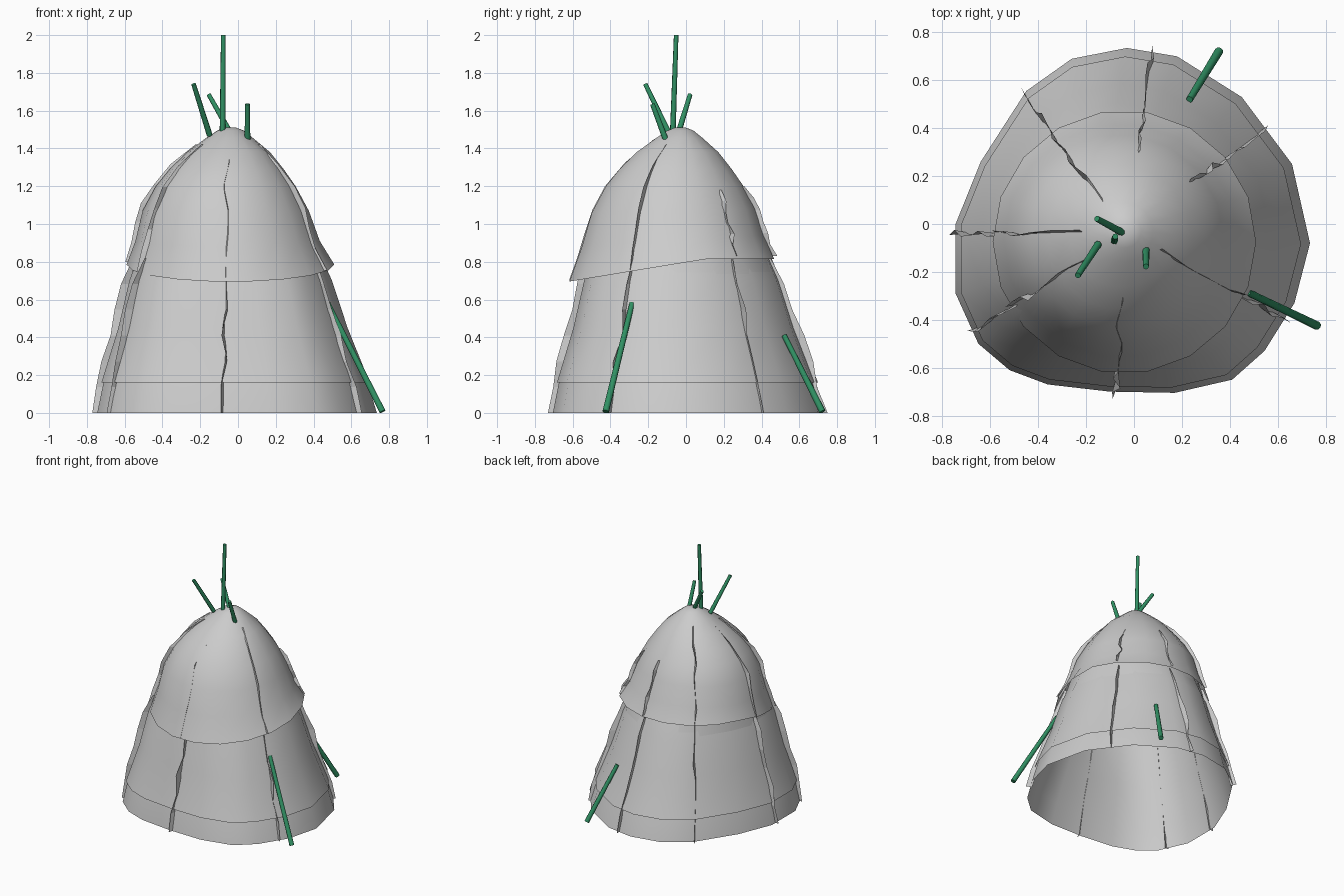
import bpy, bmesh, math, random
from mathutils import Vector
from mathutils.bvhtree import BVHTree

random.seed(4)
cube = bpy.data.objects.get("Cube")
if cube:
    bpy.data.objects.remove(cube, do_unlink=True)


def material(name, rgb):
    m = bpy.data.materials.new(name)
    m.use_nodes = True
    m.diffuse_color = (*rgb, 1)
    m.node_tree.nodes["Principled BSDF"].inputs["Base Color"].default_value = (*rgb, 1)
    return m


GREY = material("weathered_grey", (0.6, 0.6, 0.6))
GREEN = material("stem_green", (0.03, 0.28, 0.125))


def add_object(name, bm, mat, smooth=None):
    mesh = bpy.data.meshes.new(name)
    bm.to_mesh(mesh)
    bm.free()
    obj = bpy.data.objects.new(name, mesh)
    bpy.context.collection.objects.link(obj)
    mesh.materials.append(mat)
    if smooth:
        bpy.ops.object.select_all(action='DESELECT')
        obj.select_set(True)
        bpy.context.view_layer.objects.active = obj
        bpy.ops.object.shade_smooth_by_angle(angle=math.radians(smooth))


def loft(name, rings, closed_top=False):
    """Skin a stack of rings, lowest first; returns the surface for ray casts."""
    bm = bmesh.new()
    rows = [[bm.verts.new(p) for p in ring] for ring in rings]
    n = len(rows[0])
    for low, high in zip(rows, rows[1:]):
        for i in range(n):
            j = (i + 1) % n
            bm.faces.new((low[i], low[j], high[j], high[i]))
    if closed_top:
        bm.faces.new(rows[-1])
    tree = BVHTree.FromBMesh(bm)
    add_object(name, bm, GREY, 60)
    return tree


# Irregular footprint shared by the wall layers
FOOTPRINT = [(.735, -.08), (.66, .25), (.45, .53), (.18, .70), (-.03, .735),
             (-.26, .69), (-.45, .555), (-.64, .26), (-.745, 0), (-.745, -.29),
             (-.65, -.50), (-.52, -.61), (-.36, -.67), (-.10, -.70), (.17, -.705),
             (.41, -.65), (.545, -.53), (.67, -.33)]


def wall_ring(z, scale):
    return [(x * scale - .05 * z, y * scale - .04 * z, z) for x, y in FOOTPRINT]


def cap_ring(z, r, cx, cy, tilt):
    n = len(FOOTPRINT)
    ring = []
    for i in range(n):
        a = math.tau * i / n
        dx, dy = r * math.cos(a), r * math.sin(a)
        ring.append((cx + dx, cy + dy, z + min(max(tilt * dy, -.09), .03)))
    return ring


# Dome rows: height, radius, centre and tilt
DOME = ((.91, .488, -.055, -.07, .06), (1.07, .44, -.065, -.065, .02),
        (1.2, .37, -.065, -.06, 0), (1.29, .302, -.06, -.055, 0),
        (1.38, .22, -.05, -.045, 0), (1.455, .125, -.045, -.035, 0),
        (1.495, .07, -.04, -.03, 0), (1.51, .03, -.04, -.03, 0))

# Inner body, flared middle skirt and tilted cap
body = [wall_ring(z, s) for z, s in ((0, 1), (.16, .945), (.45, .807), (.7, .715))]
body += [cap_ring(z - .006, r - .015, cx, cy, t) for z, r, cx, cy, t in DOME]
body_tree = loft("body_wall", body, closed_top=True)
skirt_tree = loft("middle_skirt", [wall_ring(z, s) for z, s in
                                   ((.16, .96), (.45, .82), (.7, .725), (.9, .615))])
cap_tree = loft("top_cap", [cap_ring(.785, .55, -.04, -.075, .165)]
                + [cap_ring(*row) for row in DOME], closed_top=True)

AXIS = Vector((-.04, -.04, 0))


def surface_radius(trees, angle, z):
    """Distance from the axis to the outermost of the given layers."""
    d = Vector((math.cos(angle), math.sin(angle), 0))
    start = AXIS + d * 2 + Vector((0, 0, z))
    hits = [t.ray_cast(start, -d)[3] for t in trees]
    hits = [h for h in hits if h is not None]
    return 2 - min(hits) if hits else None


def fin(name, degrees, trees, top, bottom, reach):
    """Thin ragged blade standing out from the surface."""
    bm = bmesh.new()
    rows, steps = [], 6
    for i in range(steps + 1):
        t = i / steps
        z = top + (bottom - top) * t
        a = math.radians(degrees)
        r = surface_radius(trees, a, max(z, .002))
        if r is None:
            continue
        d = Vector((math.cos(a), math.sin(a), 0))
        side = Vector((-d.y, d.x, 0))
        out = reach * random.uniform(.5, 1) * min(1, .35 + 3 * t) * (1 - .4 * t)
        p = AXIS + Vector((0, 0, z))
        rows.append((bm.verts.new(p + d * (r - .012)),
                     bm.verts.new(p + d * (r + out) + side * random.uniform(-.018, .018))))
    for u, v in zip(rows, rows[1:]):
        bm.faces.new((u[0], u[1], v[1], v[0]))
    add_object(name, bm, GREY)


# Ragged blades: direction in degrees and height of the top end
FINS = {"right": (180, 1.42), "back_right": (126, 1.43), "back": (81, 1.2),
        "back_left": (37, 1.18), "front_left": (-28, 1.42),
        "front": (267, 1.45), "front_right": (213, 1.42)}
for side_name, (deg, top) in FINS.items():
    rim = .80 + .1 * min(math.sin(math.radians(deg)), .3)
    fin("upper_fin_" + side_name, deg, [cap_tree], top, rim,
        .008 if side_name == "front" else .045)
    fin("lower_fin_" + side_name, deg, [body_tree, skirt_tree], .82, 0, .055)


def stem(name, foot, tip, radius=.0155):
    foot, tip = Vector(foot), Vector(tip)
    axis = tip - foot
    bm = bmesh.new()
    bmesh.ops.create_cone(bm, cap_ends=True, segments=8, radius1=radius,
                          radius2=radius * .8, depth=axis.length)
    bmesh.ops.rotate(bm, verts=bm.verts, matrix=axis.to_track_quat('Z', 'Y').to_matrix())
    bmesh.ops.translate(bm, verts=bm.verts, vec=(foot + tip) / 2)
    add_object(name, bm, GREEN, 50)


# Stems at the peak and poles leaning on the wall
stem("tall_stem", (-.082, -.07, 1.48), (-.078, -.052, 2))
stem("right_stem", (-.15, -.085, 1.47), (-.235, -.215, 1.74))
stem("back_stem", (-.05, -.035, 1.5), (-.155, .022, 1.685))
stem("front_stem", (.05, -.105, 1.44), (.05, -.178, 1.635))
stem("left_pole", (.765, -.425, .007), (.475, -.285, .58), .018)
stem("back_pole", (.355, .722, .007), (.232, .52, .41), .018)
